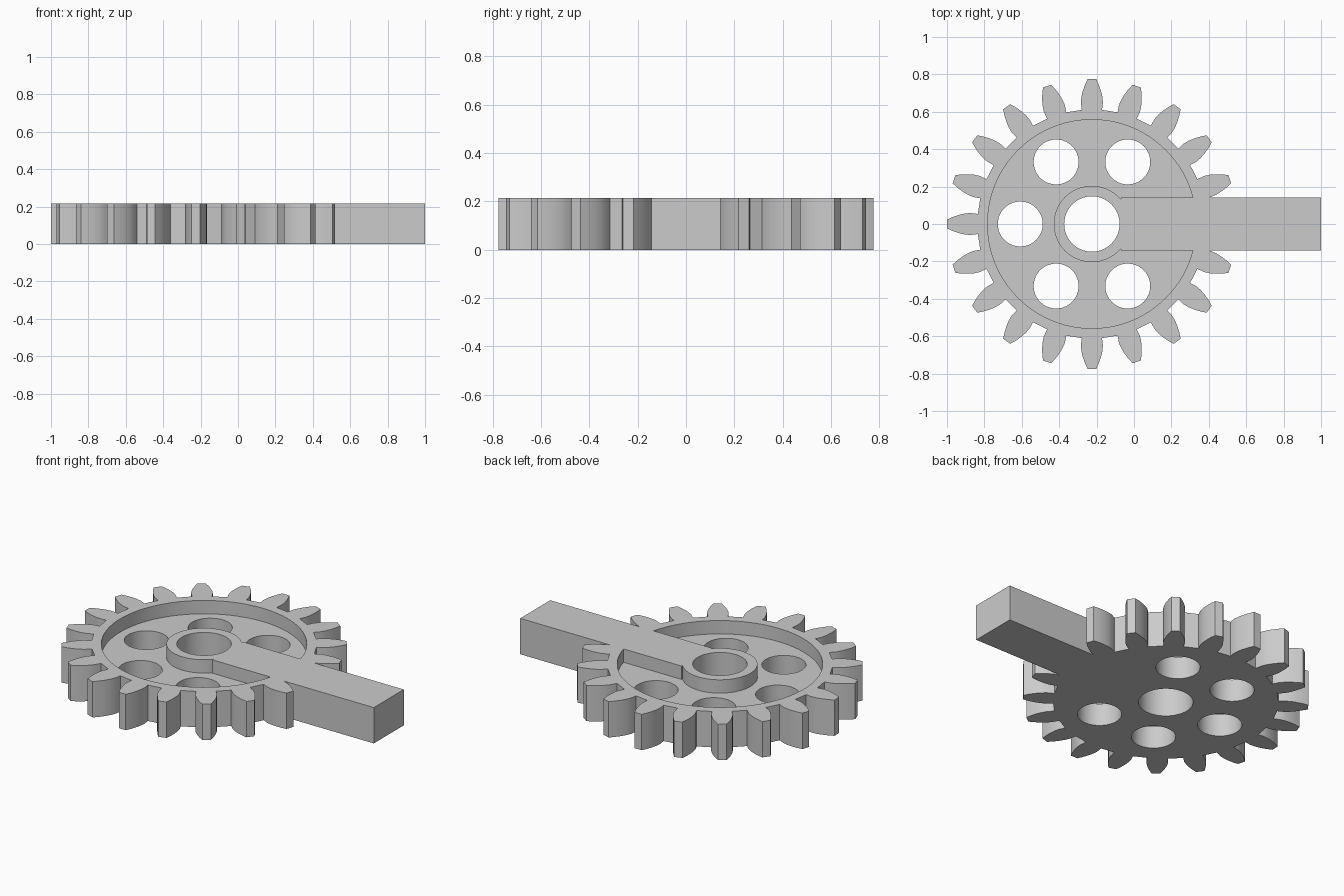
import bpy, bmesh
from math import cos, sin, radians
from mathutils import Vector

old = bpy.data.objects.get("Cube")
if old:
    bpy.data.objects.remove(old, do_unlink=True)

CENTRE = Vector((-0.225, 0, 0))
HEIGHT, FLOOR = 0.215, 0.135
ARM = 0.142          # half width of the arm
TEETH = 20

steel = bpy.data.materials.new("Plain grey")
steel.use_nodes = True
grey = (0.6, 0.6, 0.6, 1)
steel.diffuse_color = grey
steel.node_tree.nodes["Principled BSDF"].inputs["Base Color"].default_value = grey


def prism(name, outline, low, high):
    """Extrude a flat outline from one height to another."""
    bm = bmesh.new()
    base = bm.faces.new([bm.verts.new((x, y, low)) for x, y in outline])
    top = bmesh.ops.extrude_face_region(bm, geom=[base])["geom"]
    bmesh.ops.translate(bm, vec=(0, 0, high - low),
                        verts=[v for v in top if isinstance(v, bmesh.types.BMVert)])
    bmesh.ops.recalc_face_normals(bm, faces=bm.faces)
    mesh = bpy.data.meshes.new(name)
    bm.to_mesh(mesh)
    bm.free()
    mesh.materials.append(steel)
    obj = bpy.data.objects.new(name, mesh)
    bpy.context.collection.objects.link(obj)
    return obj


def circle(radius, x, y, sides=72):
    turns = [radians(360 * i / sides) for i in range(sides)]
    return [(x + radius * cos(a), y + radius * sin(a)) for a in turns]


def cut(target, cutter):
    """Subtract the cutter and discard it."""
    mod = target.modifiers.new("cut", 'BOOLEAN')
    mod.operation, mod.solver, mod.object = 'DIFFERENCE', 'EXACT', cutter
    with bpy.context.temp_override(object=target, active_object=target):
        bpy.ops.object.modifier_apply(modifier=mod.name)
    bpy.data.objects.remove(cutter, do_unlink=True)


# Gear outline: the arm takes the place of the first tooth
flank = [(0.61, 0.054), (0.65, 0.059), (0.68, 0.056), (0.71, 0.049),
         (0.745, 0.037), (0.775, 0.023)]
tooth = [(r, -w) for r, w in flank] + [(r, w) for r, w in reversed(flank)]
outline = [(0.405, -ARM), (1, -ARM), (1, ARM), (0.405, ARM)]
for k in range(1, TEETH):
    a = radians(360 * k / TEETH)
    points = tooth[1:] if k == 1 else tooth[:-1] if k == TEETH - 1 else tooth
    outline += [(CENTRE.x + r * cos(a) - w * sin(a), r * sin(a) + w * cos(a))
                for r, w in points]
gear = prism("gear_with_arm", outline, 0, HEIGHT)

# Recess around the hub and beside the arm
recess = prism("recess_cutter", circle(0.558, CENTRE.x, 0, 96), FLOOR, 0.3)
cut(recess, prism("hub_shape", circle(0.204, CENTRE.x, 0), 0.05, 0.4))
cut(recess, prism("arm_shape", [(-0.07, -ARM), (1, -ARM), (1, ARM), (-0.07, ARM)], 0.05, 0.4))
cut(gear, recess)

# Central bore and five lightening holes
cut(gear, prism("bore_cutter", circle(0.148, CENTRE.x, 0), -0.1, 0.4))
for angle in range(60, 301, 60):
    a = radians(angle)
    cut(gear, prism("hole_cutter", circle(0.12, CENTRE.x + 0.383 * cos(a), 0.383 * sin(a)),
                    -0.1, 0.4))

bpy.ops.object.select_all(action='DESELECT')
gear.select_set(True)
bpy.context.view_layer.objects.active = gear
bpy.ops.object.shade_smooth_by_angle(angle=radians(25))
